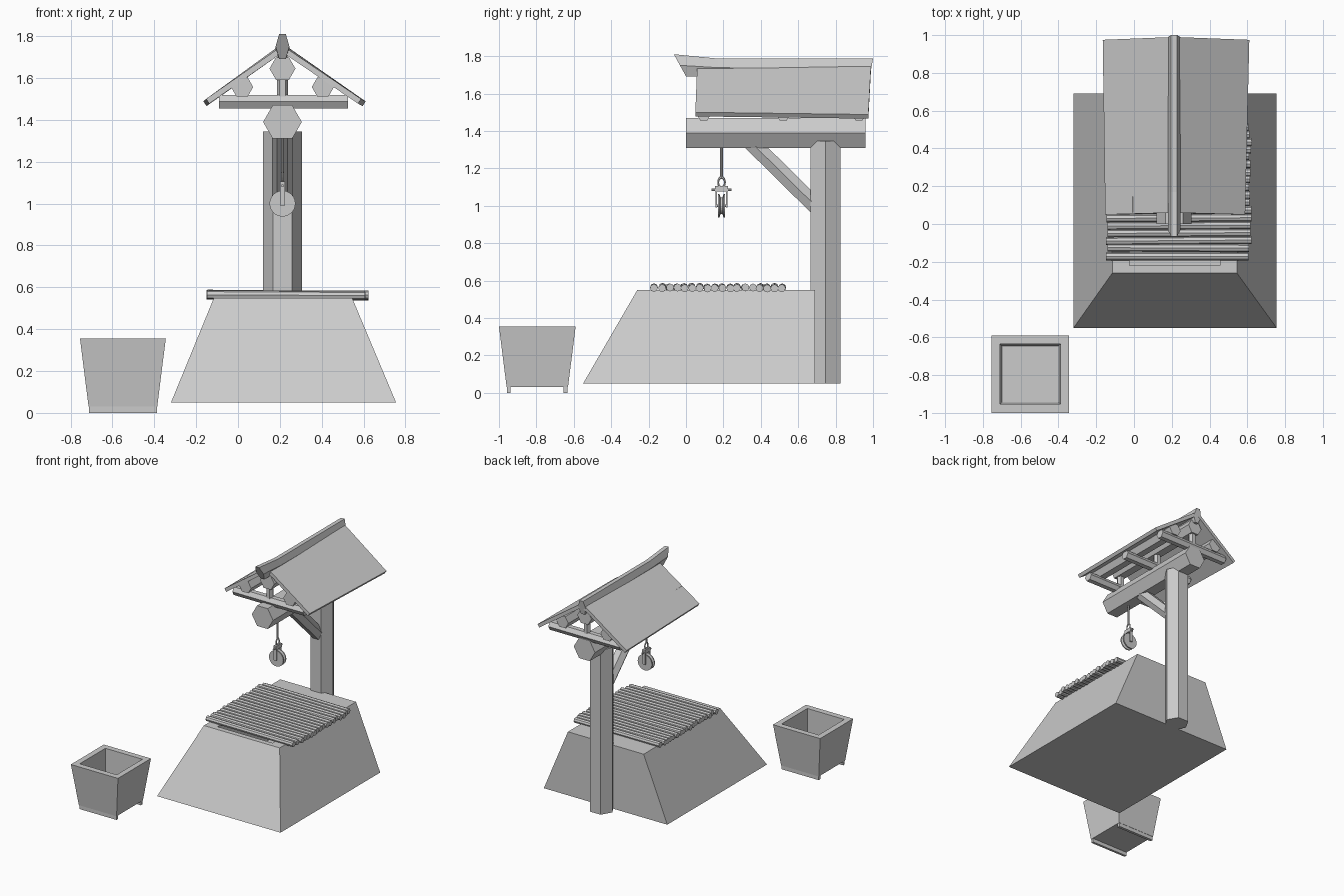
import bpy, bmesh, math, random
from mathutils import Vector as V

if "Cube" in bpy.data.objects:
    bpy.data.objects.remove(bpy.data.objects["Cube"])

random.seed(4)
CX = 0.2125  # centre line of the well


def loft(name, rings, caps=True):
    """Skin a list of equal-length vertex rings into one closed mesh."""
    bm = bmesh.new()
    rows = [[bm.verts.new(p) for p in r] for r in rings]
    n = len(rows[0])
    for a, b in zip(rows, rows[1:]):
        for i in range(n):
            j = (i + 1) % n
            bm.faces.new((a[i], a[j], b[j], b[i]))
    if caps:
        bm.faces.new(rows[0][::-1])
        bm.faces.new(rows[-1])
    bmesh.ops.recalc_face_normals(bm, faces=bm.faces[:])
    me = bpy.data.meshes.new(name)
    bm.to_mesh(me)
    bm.free()
    ob = bpy.data.objects.new(name, me)
    bpy.context.collection.objects.link(ob)
    return ob


def turned(name, start, axis, side, profile, n=6):
    """Prism or turned shape: profile is (distance along axis, radius)."""
    d, s = V(axis).normalized(), V(side)
    s = (s - d * s.dot(d)).normalized()
    t = d.cross(s)
    angs = [2 * math.pi * i / n for i in range(n)]
    return loft(name, [[V(start) + d * h + (s * math.cos(a) + t * math.sin(a)) * r
                        for a in angs] for h, r in profile])


def log(name, a, b, r, side=(1, 0, 0), n=6):
    d = V(b) - V(a)
    return turned(name, a, d, side, [(0, r), (d.length, r)], n)


def rect(x0, x1, y0, y1, z):
    return [(x0, y0, z), (x1, y0, z), (x1, y1, z), (x0, y1, z)]


def box(name, x0, x1, y0, y1, z0, z1):
    return loft(name, [rect(x0, x1, y0, y1, z0), rect(x0, x1, y0, y1, z1)])


# Sloped stone base with a shaft opening and a straight back
loft("well_base", [rect(-0.32, 0.755, -0.55, 0.69, 0.05),
                   rect(-0.115, 0.545, -0.26, 0.69, 0.55),
                   rect(-0.025, 0.455, -0.22, 0.50, 0.55),
                   rect(-0.025, 0.455, -0.22, 0.50, 0.20)])

# Cover of slightly uneven round slats
for i in range(18):
    y = -0.168 + i * 0.0402
    j = lambda s: random.uniform(-s, s)
    log(f"cover_slat_{i}", (-0.145 + j(0.006), y + j(0.004), 0.565 + j(0.003)),
        (0.614 + j(0.01), y + j(0.004), 0.561 + j(0.003)), 0.021, (0, 1, 0), 8)

# Main timber frame
log("post", (CX, 0.745, 0.05), (CX, 0.745, 1.345), 0.0925)
log("main_beam", (CX, 0, 1.39), (CX, 0.96, 1.39), 0.0925)
log("brace", (CX, 0.33, 1.357), (CX, 0.70, 0.992), 0.05)

# Roof frame
for i, y in enumerate((0.095, 0.52, 0.925)):
    log(f"cross_beam_{i}", (-0.09, y, 1.4875), (0.525, y, 1.4875), 0.037, (0, 1, 0))
    log(f"king_post_{i}", (CX, y, 1.50), (CX, y, 1.62), 0.027)
log("ridge_pole", (CX, 0.06, 1.645), (CX, 0.96, 1.645), 0.062)
for s in (-1, 1):
    log(f"purlin_{s}", (CX + s * 0.193, 0.06, 1.557), (CX + s * 0.193, 0.96, 1.557), 0.053)

# Roof panels, front edge slightly narrower than the back
down = 0.027
for s, ef, eb in ((-1, 0.365, 0.378), (1, 0.376, 0.398)):
    top = [(CX, 0.06, 1.755), (CX + s * ef, 0.05, 1.50),
           (CX + s * eb, 0.975, 1.488), (CX, 0.99, 1.765)]
    under = [V(p) + V((-s * 0.57, 0, -0.82)) * down for p in top]
    loft(f"roof_panel_{s}", [top, under])

# Ridge cap with an upswept front end
cap = []
for yt, zt, yb, zb in ((-0.065, 1.81, 0.0, 1.692), (0.17, 1.787, 0.17, 1.69),
                       (1.0, 1.787, 0.98, 1.675)):
    ym, zm = (yt + yb) / 2, (zt + zb) / 2
    cap.append([(CX - 0.016, yt, zt), (CX + 0.016, yt, zt), (CX + 0.033, ym, zm),
                (CX + 0.016, yb, zb), (CX - 0.016, yb, zb), (CX - 0.033, ym, zm)])
loft("ridge_cap", cap)

# Rope, ring and grooved pulley
PY = 0.19
log("rope", (CX, PY, 1.33), (CX, PY, 1.145), 0.007, n=8)
bpy.ops.mesh.primitive_torus_add(major_radius=0.018, minor_radius=0.005, major_segments=16,
                                 minor_segments=6, location=(CX, PY, 1.125),
                                 rotation=(0, math.pi / 2, 0))
ring = bpy.context.object
ring.name = "rope_ring"
ring.scale = (1.5, 1, 1)
log("pulley_pin", (CX, PY - 0.053, 1.085), (CX, PY + 0.053, 1.085), 0.007, n=8)
box("pulley_bracket_top", CX - 0.012, CX + 0.012, PY - 0.035, PY + 0.035, 1.075, 1.105)
for s in (-1, 1):
    y = PY + s * 0.028
    box(f"pulley_plate_{s}", CX - 0.012, CX + 0.012, y - 0.005, y + 0.005, 0.99, 1.08)
log("pulley_axle", (CX, PY - 0.033, 1.0), (CX, PY + 0.033, 1.0), 0.007, n=8)
turned("pulley_wheel", (CX, PY - 0.019, 1.0), (0, 1, 0), (1, 0, 0),
       [(0, 0.062), (0.008, 0.062), (0.014, 0.044), (0.024, 0.044),
        (0.03, 0.062), (0.038, 0.062)], 24)

# Square tapered bucket on two runners
loft("bucket", [rect(-0.714, -0.386, -0.959, -0.631, 0.03),
                rect(-0.755, -0.345, -1.0, -0.59, 0.355),
                rect(-0.71, -0.388, -0.954, -0.635, 0.355),
                rect(-0.70, -0.40, -0.945, -0.645, 0.055)])
for i, (a, b) in enumerate(((-0.957, -0.938), (-0.655, -0.633))):
    box(f"bucket_runner_{i}", -0.712, -0.388, a, b, 0, 0.035)
